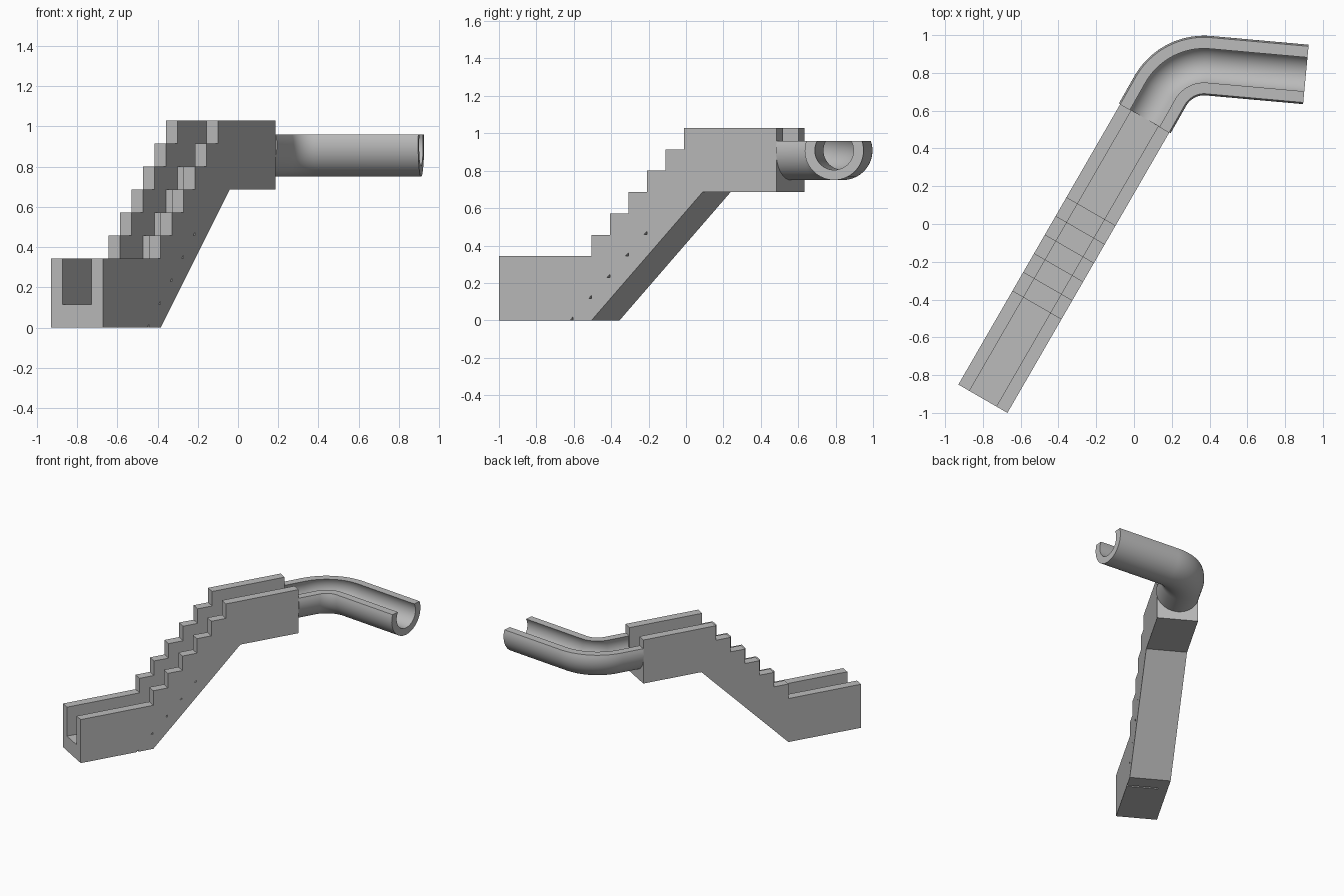
import bpy, bmesh, math
from mathutils import Vector

cube = bpy.data.objects.get("Cube")
if cube:
    bpy.data.objects.remove(cube, do_unlink=True)

U = 0.1143                      # one step
HALF_WIDTH, SLOT_HALF = 0.15, 0.082
ALONG = Vector((math.cos(math.pi / 3), math.sin(math.pi / 3), 0))
START = Vector((-0.80, -0.925, 0))

grey = bpy.data.materials.new("plain_grey")
grey.use_nodes = True
grey.diffuse_color = (0.5, 0.5, 0.5, 1)
grey.node_tree.nodes["Principled BSDF"].inputs["Base Color"].default_value = (0.5, 0.5, 0.5, 1)


def right_of(d):
    return Vector((d.y, -d.x, 0))


def sweep(name, rings):
    """Join closed rings of points into a capped solid."""
    bm = bmesh.new()
    loops = [[bm.verts.new(p) for p in ring] for ring in rings]
    n = len(loops[0])
    for a, b in zip(loops, loops[1:]):
        for i in range(n):
            j = (i + 1) % n
            bm.faces.new((a[i], a[j], b[j], b[i]))
    bm.faces.new(loops[0])
    bm.faces.new(loops[-1])
    bmesh.ops.recalc_face_normals(bm, faces=bm.faces)
    mesh = bpy.data.meshes.new(name)
    bm.to_mesh(mesh)
    bm.free()
    mesh.materials.append(grey)
    obj = bpy.data.objects.new(name, mesh)
    bpy.context.collection.objects.link(obj)
    return obj


def prism(name, profile, w0, w1):
    """Extrude a side profile (in steps) across the stair."""
    side = right_of(ALONG)
    return sweep(name, [[START + ALONG * s * U + side * w + Vector((0, 0, z * U))
                         for s, z in profile] for w in (w0, w1)])


def cut(target, cutter):
    mod = target.modifiers.new("cut", 'BOOLEAN')
    mod.operation, mod.solver, mod.object = 'DIFFERENCE', 'EXACT', cutter
    cutter.hide_render = True
    bpy.context.view_layer.objects.active = target
    bpy.ops.object.modifier_apply(modifier=mod.name)
    bpy.data.objects.remove(cutter, do_unlink=True)


def stairs(base):
    """Six risers climbing from the given height."""
    return [(5 + k, base + k + dz) for k in range(6) for dz in (0, 1)]


# Stepped body with sloping underside
body = prism("stair_body", [(0, 0), (0, 3)] + stairs(3) + [(15, 9), (15, 6), (11, 6), (5, 0)],
             -HALF_WIDTH, HALF_WIDTH)

# Open channel following the steps
cut(body, prism("channel_cutter", [(-1, 12), (-1, 1)] + stairs(1) + [(16, 7), (16, 12)],
                -SLOT_HALF, SLOT_HALF))

# Small triangular drain holes through the right wall
for k in range(5):
    low = k - 0.02 if k == 0 else k + 0.01
    cut(body, prism("drain_cutter", [(3.83 + k, low), (3.99 + k, low), (3.99 + k, k + 0.16)],
                    -SLOT_HALF + 0.002, HALF_WIDTH + 0.02))

# Chute cross-section: thick C open at the top
OUTER, INNER, AXIS_Z, LIP = 0.158, 0.104, 0.908, 0.052


def arc(radius, count=32):
    a = math.asin(LIP / radius)
    return [(radius * math.cos(t), radius * math.sin(t))
            for t in (a - (math.pi + 2 * a) * i / count for i in range(count + 1))]


section = arc(OUTER) + arc(INNER)[::-1]

# Chute path: straight, bend to the right, straight
BEND, TURN = 0.267, math.radians(65.4)
centre = Vector((0.371, 0.572, 0))
first = START + ALONG * 15 * U
path = [(first, ALONG)]
for i in range(25):
    angle = math.pi / 3 - TURN * i / 24
    d = Vector((math.cos(angle), math.sin(angle), 0))
    path.append((centre - right_of(d) * BEND, d))
path.append((Vector((0.91, 0.792, 0)), path[-1][1]))

chute = sweep("curved_chute", [[p + right_of(d) * w + Vector((0, 0, AXIS_Z + z))
                                for w, z in section] for p, d in path])
bpy.ops.object.select_all(action='DESELECT')
chute.select_set(True)
bpy.context.view_layer.objects.active = chute
bpy.ops.object.shade_smooth_by_angle(angle=math.radians(30))
